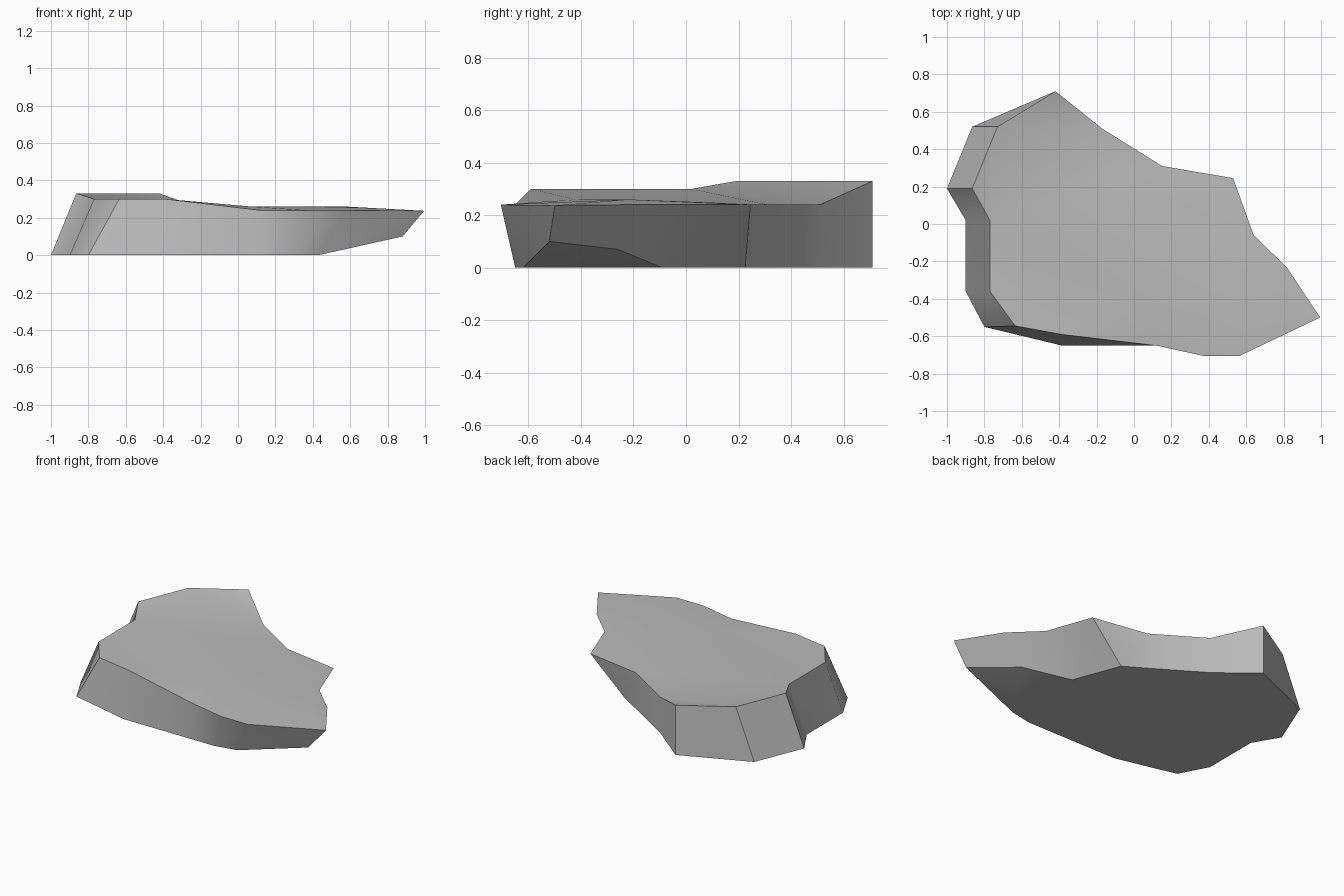
import bpy, bmesh
from mathutils import Vector
from mathutils.geometry import delaunay_2d_cdt

cube = bpy.data.objects.get("Cube")
if cube:
    bpy.data.objects.remove(cube)

grey = bpy.data.materials.new("stone grey")
grey.use_nodes = True
colour = (0.5, 0.5, 0.5, 1)
grey.diffuse_color = colour
grey.node_tree.nodes["Principled BSDF"].inputs["Base Color"].default_value = colour

# Rim of the upper surface, counter-clockwise from the back tip
top_rim = [(-.42, .71, .33), (-.73, .52, .33), (-.865, .19, .33), (-.77, .02, .3),
           (-.77, -.36, .3), (-.635, -.545, .3), (-.39, -.59, .3), (.12, -.65, .24),
           (.37, -.705, .24), (.565, -.705, .24), (.995, -.5, .237), (.82, -.235, .24),
           (.64, -.06, .24), (.53, .245, .24), (.15, .31, .24), (-.17, .51, .24)]
# Foot of the slab, matching the rim point for point
foot = [(-.42, .71, 0), (-.865, .52, 0), (-1, .19, 0), (-.9, .02, 0),
        (-.9, -.36, 0), (-.8, -.55, 0), (-.385, -.65, 0), (.12, -.65, 0),
        (.28, -.65, 0), (.43, -.62, 0), (.88, -.52, .1), (.66, -.26, .07),
        (.41, -.09, 0), (.29, .225, 0), (.15, .31, 0), (-.17, .51, 0)]
# Low ridge across the upper surface
ridge = [(.07, -.42, .26), (.57, -.22, .26)]

bm = bmesh.new()


def cap(rim, inner=(), creases=(), flip=False):
    """Triangulate a closed outline, with inner points, and return its rim."""
    pts = list(rim) + list(inner)
    verts = [bm.verts.new(p) for p in pts]
    n = len(rim)
    edges = [(i, (i + 1) % n) for i in range(n)] + list(creases)
    tris = delaunay_2d_cdt([Vector(p[:2]) for p in pts], edges, [], 1, 1e-5)
    for tri in tris[2]:
        ids = [tris[3][i][0] for i in tri]
        bm.faces.new([verts[i] for i in (reversed(ids) if flip else ids)])
    return verts[:n]


n = len(top_rim)
upper = cap(top_rim, ridge, [(6, n), (n, n + 1), (n + 1, 10)])
lower = cap(foot, creases=[(9, 12)], flip=True)

# Side walls
for i in range(n):
    j = (i + 1) % n
    bm.faces.new((lower[i], lower[j], upper[j], upper[i]))
bmesh.ops.recalc_face_normals(bm, faces=bm.faces)

mesh = bpy.data.meshes.new("rock_slab")
bm.to_mesh(mesh)
bm.free()
mesh.materials.append(grey)
slab = bpy.data.objects.new("rock_slab", mesh)
bpy.context.collection.objects.link(slab)

# Soft shading with sharp rims
bpy.ops.object.select_all(action='DESELECT')
slab.select_set(True)
bpy.context.view_layer.objects.active = slab
bpy.ops.object.shade_smooth_by_angle(angle=0.6)
